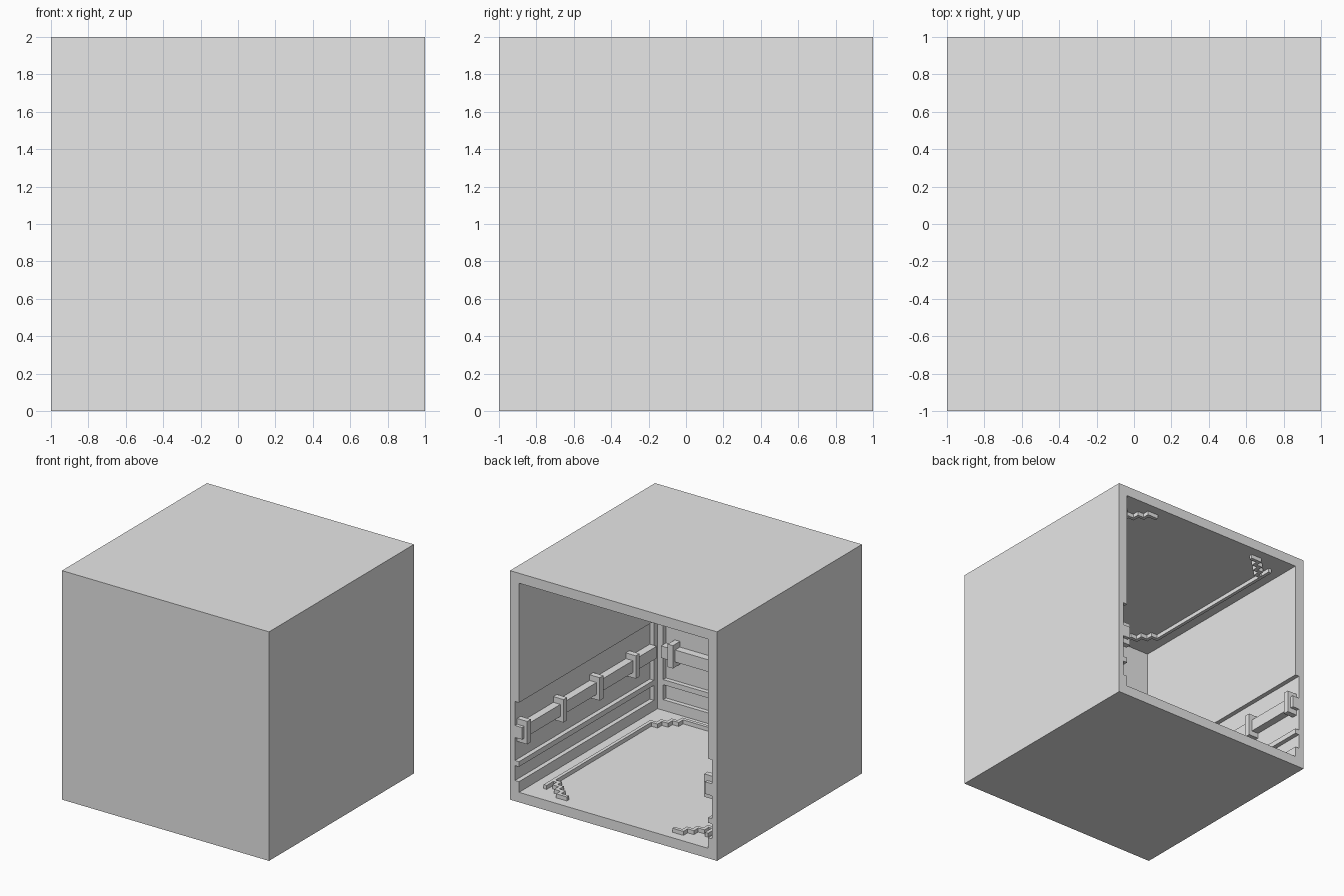
import bpy, bmesh
from mathutils import Vector

cube = bpy.data.objects.get("Cube")
if cube:
    bpy.data.objects.remove(cube, do_unlink=True)

grey = bpy.data.materials.new("plain_grey")
grey.use_nodes = True
grey.diffuse_color = (0.8, 0.8, 0.8, 1)
grey.node_tree.nodes["Principled BSDF"].inputs["Base Color"].default_value = (0.8, 0.8, 0.8, 1)

INNER = 0.913      # room wall plane
DEEP = 0.952       # back of the wall panels
POST = 0.86        # edge of the corner posts
FLOOR, CEILING = 0.087, 1.913


def finish(name, bm):
    bmesh.ops.recalc_face_normals(bm, faces=bm.faces)
    mesh = bpy.data.meshes.new(name)
    bm.to_mesh(mesh)
    bm.free()
    mesh.materials.append(grey)
    obj = bpy.data.objects.new(name, mesh)
    bpy.context.collection.objects.link(obj)
    return obj


def box(name, lo, hi):
    lo, hi = Vector(lo), Vector(hi)
    bm = bmesh.new()
    bmesh.ops.create_cube(bm, size=1)
    for v in bm.verts:
        v.co = (lo + hi) / 2 + v.co * (hi - lo)
    return finish(name, bm)


# Room shell: a block with the room and the wall panels cut out
shell = box("room_shell", (-1, -1, 0), (1, 1, 2))
cutters = [box("room_cutter", (-INNER, -INNER, FLOOR), (INNER, 1.2, CEILING))]
for low, high in ((0.18, 0.31), (0.355, 0.87)):
    cutters.append(box("side_panel_cutter", (-DEEP, -POST, low), (DEEP, 1.3, high)))
    cutters.append(box("front_panel_cutter", (-POST, -DEEP, low), (POST, 0, high)))
for cutter in cutters:
    cutter.hide_render = True
    mod = shell.modifiers.new("cut", 'BOOLEAN')
    mod.operation = 'DIFFERENCE'
    mod.solver = 'EXACT'
    mod.object = cutter
bpy.context.view_layer.update()
graph = bpy.context.evaluated_depsgraph_get()
cut_mesh = bpy.data.meshes.new_from_object(shell.evaluated_get(graph))
shell.modifiers.clear()
shell.data = cut_mesh
for cutter in cutters:
    bpy.data.objects.remove(cutter, do_unlink=True)

# Handrails and their brackets along the side walls
for side, label in ((1, "left"), (-1, "right")):
    def side_box(name, near, far, y0, y1, z0, z1):
        xs = sorted((side * near, side * far))
        box(label + "_" + name, (xs[0], y0, z0), (xs[1], y1, z1))
    side_box("handrail", 0.885, 0.96, -POST, 1, 0.555, 0.66)
    for i in range(4):
        y = 0.945 - 0.5 * i
        side_box("bracket", 0.855, 0.96, y - 0.025, y + 0.025, 0.51, 0.71)

# Handrail and brackets on the front wall
box("front_handrail", (-POST, -0.96, 0.555), (POST, -0.885, 0.66))
for i in range(4):
    x = -0.75 + 0.5 * i
    box("front_bracket", (x - 0.025, -0.96, 0.51), (x + 0.025, -0.855, 0.71))

# Stepped border path: stub, steps, long side, steps, then the mirrored half
STEP, SIDE = 0.06, 0.78
half = [(0.51, 0.9)]
for i in range(3):
    x, y = 0.6 + STEP * i, 0.9 - STEP * i
    half += [(x, y), (x, y - STEP)]
half.append((SIDE, 0.72))
for i in range(3):
    x, y = SIDE - STEP * i, -0.63 - STEP * i
    half += [(x, y), (x - STEP, y)]
half.append((0.6, -0.81))
path = [Vector(p) for p in half] + [Vector((-x, y)) for x, y in reversed(half)]


def border(name, z, height, width=0.03):
    dirs = [(b - a).normalized() for a, b in zip(path, path[1:])]
    normals = [Vector((-d.y, d.x)) for d in dirs]
    offsets = [normals[0]] + [a + b for a, b in zip(normals, normals[1:])] + [normals[-1]]
    outline = [p + o * width / 2 for p, o in zip(path, offsets)]
    outline += [p - o * width / 2 for p, o in reversed(list(zip(path, offsets)))]
    bm = bmesh.new()
    face = bm.faces.new([bm.verts.new((p.x, p.y, z)) for p in outline])
    top = bmesh.ops.extrude_face_region(bm, geom=[face])["geom"]
    moved = [v for v in top if isinstance(v, bmesh.types.BMVert)]
    bmesh.ops.translate(bm, verts=moved, vec=(0, 0, height))
    finish(name, bm)
    # Short spurs past the steps at the open end
    for x in (-SIDE, SIDE):
        z0, z1 = sorted((z, z + height))
        box(name + "_spur", (x - width / 2, 0.73, z0), (x + width / 2, 0.83, z1))


border("floor_border", FLOOR - 0.005, 0.04)
border("ceiling_border", CEILING + 0.005, -0.04)
